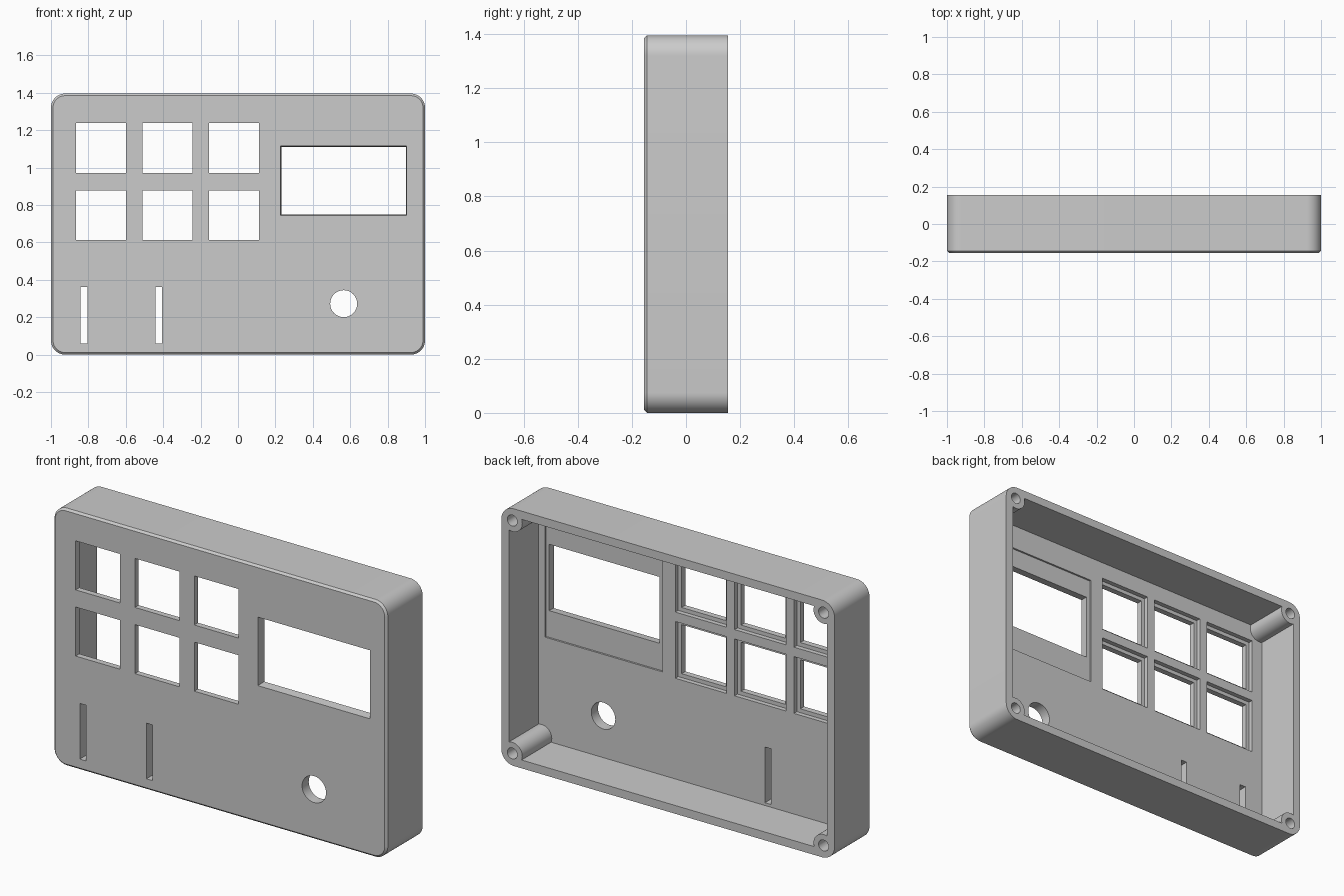
import bpy, bmesh, math

if "Cube" in bpy.data.objects:
    bpy.data.objects.remove(bpy.data.objects["Cube"])

H = 1.395            # body height
D = 0.155            # half depth
WALL = 0.045
FLOOR = -D + 0.057   # inner side of the front plate


def loft(name, rings):
    """Closed solid through rings of (x, y, z) points with equal counts."""
    bm = bmesh.new()
    vs = [[bm.verts.new(p) for p in r] for r in rings]
    for a, b in zip(vs, vs[1:]):
        for i in range(len(a)):
            j = (i + 1) % len(a)
            bm.faces.new((a[i], a[j], b[j], b[i]))
    bm.faces.new(vs[0][::-1])
    bm.faces.new(vs[-1])
    bmesh.ops.recalc_face_normals(bm, faces=bm.faces)
    me = bpy.data.meshes.new(name)
    bm.to_mesh(me)
    bm.free()
    ob = bpy.data.objects.new(name, me)
    bpy.context.collection.objects.link(ob)
    return ob


def rounded(y, inset, r, seg=12):
    """Rounded rectangle outline of the body at depth y."""
    pts = []
    r -= inset
    cx, cz = 1 - inset - r, H / 2 - inset - r
    for k, (sx, sz) in enumerate(((1, 1), (-1, 1), (-1, -1), (1, -1))):
        for i in range(seg + 1):
            a = math.pi / 2 * (k + i / seg)
            pts.append((sx * cx + r * math.cos(a), y, H / 2 + sz * cz + r * math.sin(a)))
    return pts


def rect(x0, x1, z0, z1, y):
    return [(x0, y, z0), (x1, y, z0), (x1, y, z1), (x0, y, z1)]


def box(x0, x1, z0, z1, y0, y1):
    return loft("cutter", [rect(x0, x1, z0, z1, y) for y in (y0, y1)])


def cyl(x, z, r, y0, y1, n=40):
    ring = [(x + r * math.cos(t * math.tau / n), z + r * math.sin(t * math.tau / n)) for t in range(n)]
    return loft("cutter", [[(px, y, pz) for px, pz in ring] for y in (y0, y1)])


def cut(target, cutter):
    cutter.hide_render = True
    m = target.modifiers.new("cut", "BOOLEAN")
    m.operation = "DIFFERENCE"
    m.solver = "EXACT"
    m.object = cutter
    bpy.context.view_layer.objects.active = target
    bpy.ops.object.modifier_apply(modifier=m.name)
    bpy.data.objects.remove(cutter)


# Solid body with rounded corners and a small front chamfer
case = loft("front_case", [rounded(-D, 0.011, 0.075), rounded(-D + 0.011, 0, 0.075), rounded(D, 0, 0.075)])

# Hollow back, leaving screw posts standing in the corners
corners = [(sx * 0.934, H / 2 + sz * (H / 2 - 0.066)) for sx in (-1, 1) for sz in (-1, 1)]
cavity = box(-1 + WALL, 1 - WALL, WALL, H - WALL, FLOOR, D + 0.1)
for x, z in corners:
    cut(cavity, cyl(x, z, 0.06, -0.3, 0.4))
cut(case, cavity)
for x, z in corners:
    cut(case, cyl(x, z, 0.03, FLOOR + 0.02, D + 0.1, 24))

# Six key windows with a wider pocket behind each
for x in (-0.733, -0.377, -0.021):
    for z in (1.104, 0.745):
        cut(case, box(x - 0.154, x + 0.154, z - 0.154, z + 0.154, FLOOR - 0.025, FLOOR + 0.05))
        cut(case, box(x - 0.133, x + 0.133, z - 0.133, z + 0.133, -0.3, FLOOR + 0.02))

# Display recess and slightly tapered display window
cut(case, box(0.21, 0.915, 0.605, 1.215, FLOOR - 0.01, FLOOR + 0.05))
cut(case, loft("cutter", [rect(0.226, 0.902, 0.743, 1.117, -D - 0.01),
                          rect(0.236, 0.896, 0.752, 1.107, FLOOR + 0.01)]))

# Two slider slots and the round knob hole
for x in (-0.823, -0.423):
    cut(case, box(x - 0.018, x + 0.018, 0.06, 0.362, -0.3, FLOOR + 0.05))
cut(case, cyl(0.565, 0.272, 0.072, -0.3, FLOOR + 0.05, 48))

# Smooth round walls, keep edges sharp
bpy.ops.object.select_all(action="DESELECT")
case.select_set(True)
bpy.context.view_layer.objects.active = case
bpy.ops.object.shade_smooth_by_angle(angle=math.radians(30))
